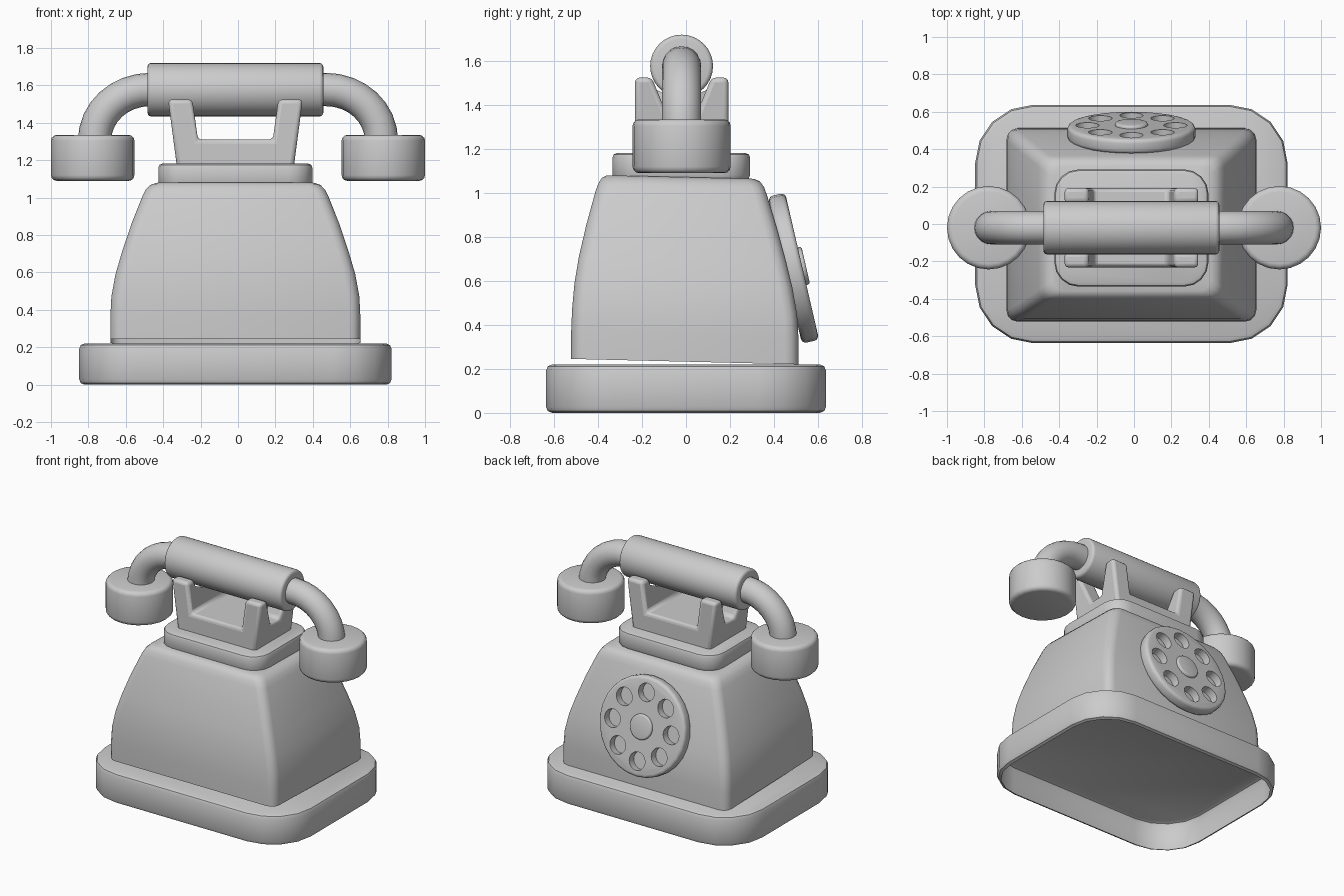
import bpy, bmesh
from math import sin, cos, pi, radians
from mathutils import Matrix, Vector

if "Cube" in bpy.data.objects:
    bpy.data.objects.remove(bpy.data.objects["Cube"])

CX, CY = -0.014, -0.02      # centre of the upper parts


def finish(name, bm, angle=35):
    bmesh.ops.recalc_face_normals(bm, faces=bm.faces)
    me = bpy.data.meshes.new(name)
    bm.to_mesh(me)
    bm.free()
    ob = bpy.data.objects.new(name, me)
    bpy.context.collection.objects.link(ob)
    shade(ob, angle)
    return ob


def shade(ob, angle=35):
    bpy.ops.object.select_all(action='DESELECT')
    ob.select_set(True)
    bpy.context.view_layer.objects.active = ob
    bpy.ops.object.shade_smooth_by_angle(angle=radians(angle))


def apply(ob):
    bpy.context.view_layer.objects.active = ob
    for m in list(ob.modifiers):
        bpy.ops.object.modifier_apply(modifier=m.name)


def loft(name, rings, segs, slope=0.0, angle=35):
    """Stack of rounded rectangles (z, half width, y min, y max, corner radius); open below."""
    bm = bmesh.new()
    loops = []
    for z, hx, y0, y1, r in rings:
        loop = []
        corners = ((hx - r, y1 - r), (-hx + r, y1 - r), (-hx + r, y0 + r), (hx - r, y0 + r))
        for q, (x, y) in enumerate(corners):
            for i in range(segs + 1):
                a = (q + i / segs) * pi / 2
                px, py = x + r * cos(a), y + r * sin(a)
                loop.append(bm.verts.new((CX + px, py, z + slope * py)))
        loops.append(loop)
    n = len(loops[0])
    for a, b in zip(loops, loops[1:]):
        for i in range(n):
            j = (i + 1) % n
            bm.faces.new((a[i], a[j], b[j], b[i]))
    bm.faces.new(loops[-1])
    return finish(name, bm, angle)


def disc(name, r, depth, matrix, sides=24, bevel=0.025):
    """Cylinder along local z with rounded rims."""
    bm = bmesh.new()
    bmesh.ops.create_cone(bm, cap_ends=True, segments=sides, radius1=r, radius2=r, depth=depth)
    if bevel:
        rims = [e for e in bm.edges if abs(e.verts[0].co.z - e.verts[1].co.z) < 1e-5]
        bmesh.ops.bevel(bm, geom=rims, offset=bevel, segments=3, profile=0.5, affect='EDGES')
    bm.transform(matrix)
    return finish(name, bm)


def cut(ob, cutter):
    m = ob.modifiers.new("cut", 'BOOLEAN')
    m.operation, m.solver, m.object = 'DIFFERENCE', 'EXACT', cutter
    apply(ob)
    bpy.data.objects.remove(cutter)


def prism(name, pts, matrix, depth):
    """Extrude a 2D outline by depth along local z."""
    bm = bmesh.new()
    f = bm.faces.new([bm.verts.new((x, y, -depth / 2)) for x, y in pts])
    ext = bmesh.ops.extrude_face_region(bm, geom=[f])['geom']
    bmesh.ops.translate(bm, verts=[v for v in ext if isinstance(v, bmesh.types.BMVert)],
                        vec=(0, 0, depth))
    bm.transform(matrix)
    return finish(name, bm)


# Base plinth and collar, hollow underneath
def slab(name, z0, z1, hx, y0, y1, r, b):
    rings = []
    for z, k in ((z0, 1), (z0 + .3 * b, .3), (z0 + b, 0), (z1 - b, 0), (z1 - .3 * b, .3), (z1, 1)):
        rings.append((z, hx - k * b, y0 + k * b, y1 - k * b, r - k * b))
    return loft(name, rings, 4)


slab("base", 0.0, 0.22, 0.835, -0.637, 0.637, 0.31, 0.028)
slab("collar", 1.06, 1.182, 0.412, -0.335, 0.292, 0.13, 0.022)

# Curved body, leaning very slightly
body = [(.233, .668, -.522, .512), (.36, .668, -.522, .511), (.46, .663, -.518, .505),
        (.58, .641, -.507, .484), (.70, .606, -.487, .455), (.85, .556, -.452, .414),
        (1.00, .497, -.411, .368), (1.035, .479, -.398, .355), (1.06, .455, -.382, .337),
        (1.072, .42, -.36, .31)]
loft("body", [(*p, .06) for p in body], 3, slope=-0.024)

# Cradle: U-shaped block with a V cut leaving four prongs
upright = Matrix.Translation((CX, CY, 0)) @ Matrix.Rotation(pi / 2, 4, 'X')
half = [(.312, 1.16), (.36, 1.525), (.23, 1.525), (.2, 1.31)]
cradle = prism("cradle", half + [(-x, z) for x, z in reversed(half)], upright, 0.425)
side = Matrix(((0, 0, 1, CX), (1, 0, 0, CY), (0, 1, 0, 0), (0, 0, 0, 1)))
cut(cradle, prism("cradle_cutter", [(-.05, 1.315), (.05, 1.315), (.15, 1.56), (-.15, 1.56)], side, 1.2))
bev = cradle.modifiers.new("bevel", 'BEVEL')
bev.width, bev.segments, bev.limit_method = 0.022, 3, 'ANGLE'
apply(cradle)
shade(cradle)

# Receiver grip
disc("receiver_grip", 0.143, 0.94,
     Matrix.Translation((CX, CY, 1.577)) @ Matrix.Rotation(pi / 2, 4, 'Y'), 32, 0.02)

# Receiver arms and ear / mouth pieces
for s, label in ((-1, "left"), (1, "right")):
    path = [(.42, 1.578)] + [(.47 + .297 * sin(a), 1.305 + .273 * cos(a))
                             for a in [i * pi / 16 for i in range(9)]] + [(.767, 1.25)]
    bm = bmesh.new()
    prev = None
    for i, (x, z) in enumerate(path):
        (xa, za), (xb, zb) = path[max(i - 1, 0)], path[min(i + 1, len(path) - 1)]
        t = Vector((xb - xa, 0, zb - za)).normalized()
        nrm = Vector((-t.z, 0, t.x))
        ring = []
        for k in range(20):
            a = k * pi / 10
            p = Vector((x, CY, z)) + .089 * (cos(a) * nrm + sin(a) * Vector((0, 1, 0)))
            ring.append(bm.verts.new((s * p.x, p.y, p.z)))
        if prev:
            for k in range(20):
                j = (k + 1) % 20
                bm.faces.new((prev[k], prev[j], ring[j], ring[k]))
        prev = ring
    finish(label + "_receiver_arm", bm)
    disc(label + "_receiver_cup", 0.223, 0.245, Matrix.Translation((s * .777, CY, 1.2125)), 24, 0.03)

# Rotary dial with eight finger holes, leaning on the +y face
tilt = Matrix.Translation((CX, 0.528, 0.667)) @ Matrix.Rotation(radians(-77), 4, 'X')
dial = disc("dial", 0.343, 0.08, tilt @ Matrix.Translation((0, 0, -.04)), 28, 0.022)
bm = bmesh.new()
for i in range(8):
    a = i * pi / 4
    bmesh.ops.create_cone(bm, cap_ends=True, segments=18, radius1=.063, radius2=.063, depth=.1,
                          matrix=tilt @ Matrix.Translation((.235 * cos(a), .235 * sin(a), -.005)))
cut(dial, finish("dial_cutter", bm))
shade(dial)
disc("dial_hub", 0.088, 0.05, tilt @ Matrix.Translation((0, 0, -.008)), 20, 0.012)
